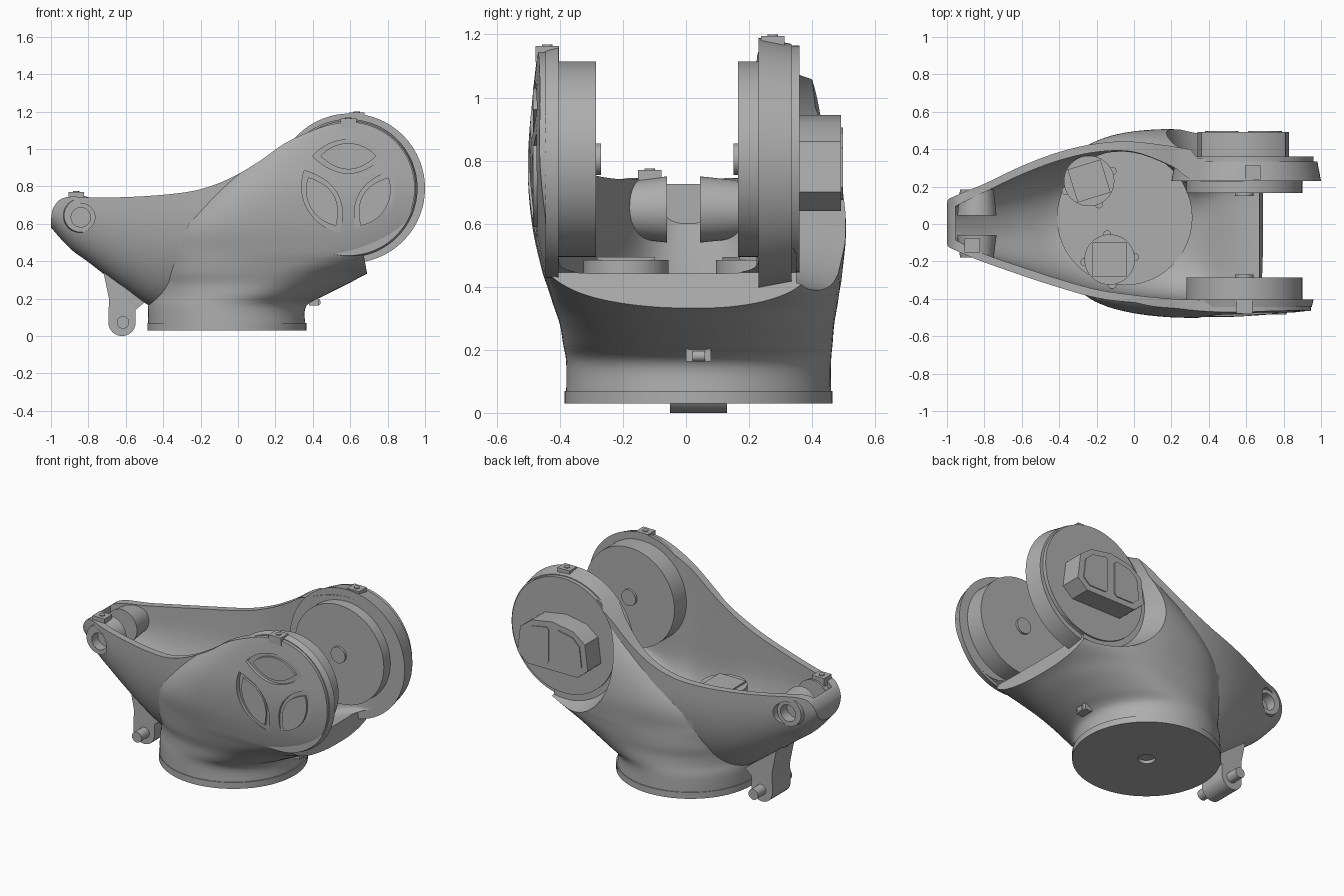
import bpy, bmesh, math
from mathutils import Vector

if "Cube" in bpy.data.objects:
    bpy.data.objects.remove(bpy.data.objects["Cube"], do_unlink=True)

grey = bpy.data.materials.new("plain grey")
grey.use_nodes = True
GREY = (0.42, 0.42, 0.42, 1)
grey.diffuse_color = GREY
grey.node_tree.nodes["Principled BSDF"].inputs["Base Color"].default_value = GREY


def loft(name, rings):
    """Closed skin through equally long rings of points, capped at both ends."""
    bm = bmesh.new()
    rows = [[bm.verts.new(p) for p in ring] for ring in rings]
    n = len(rows[0])
    for a, b in zip(rows, rows[1:]):
        for i in range(n):
            j = (i + 1) % n
            bm.faces.new((a[i], a[j], b[j], b[i]))
    bm.faces.new(rows[0])
    bm.faces.new(rows[-1])
    bmesh.ops.recalc_face_normals(bm, faces=bm.faces)
    mesh = bpy.data.meshes.new(name)
    bm.to_mesh(mesh)
    bm.free()
    mesh.materials.append(grey)
    ob = bpy.data.objects.new(name, mesh)
    bpy.context.collection.objects.link(ob)
    return ob


def prism(name, pts, y0, y1):
    return loft(name, [[(x, y, z) for x, z in pts] for y in (y0, y1)])


def circle(cx, cz, r, n=64):
    return [(cx + r * math.cos(2 * math.pi * i / n),
             cz + r * math.sin(2 * math.pi * i / n)) for i in range(n)]


def disc(name, cx, cz, r0, r1, y0, y1):
    """Round part along y, tapering from r0 to r1."""
    return loft(name, [[(x, y, z) for x, z in circle(cx, cz, r)]
                       for r, y in ((r0, y0), (r1, y1))])


def post(name, cx, cy, r, z0, z1, n=48):
    return loft(name, [[(x, y, z) for x, y in circle(cx, cy, r, n)] for z in (z0, z1)])


def box(name, c, s):
    x, z, a, b = c[0], c[2], s[0] / 2, s[2] / 2
    return prism(name, [(x - a, z - b), (x + a, z - b), (x + a, z + b), (x - a, z + b)],
                 c[1] - s[1] / 2, c[1] + s[1] / 2)


def refine(table, k=5):
    """Catmull-Rom refinement of a table of sections."""
    t = [Vector(row) for row in table]
    out = []
    for i in range(len(t) - 1):
        p0, p1, p2, p3 = t[max(i - 1, 0)], t[i], t[i + 1], t[min(i + 2, len(t) - 1)]
        for s in (j / k for j in range(k)):
            out.append(p1 + (p2 - p0) * (s / 2)
                       + (2 * p0 - 5 * p1 + 4 * p2 - p3) * (s * s / 2)
                       + (3 * p1 - p0 - 3 * p2 + p3) * (s ** 3 / 2))
    return out + [t[-1]]


def power(v, n):
    return math.copysign(abs(v) ** (2 / n), v)


def oval(z, x0, x1, y0, y1, n):
    """Level super-ellipse section, drawn in towards the fork, mostly at the back."""
    ring = []
    for i in range(96):
        a = 2 * math.pi * i / 96
        x = (x0 + x1) / 2 + (x1 - x0) / 2 * power(math.cos(a), n)
        side = power(math.sin(a), n)
        draw = (.35 if side > 0 else .06) * max(0, min(x, .9) - .15) ** 2
        ring.append((x, (y0 + y1) / 2 + ((y1 - y0) / 2 - draw) * side, z))
    return ring


def trough(x, y0, y1, zb, zm, n):
    """U-shaped section across x, open height above."""
    ang = [math.pi * i / 32 for i in range(33)]
    ring = [(x, (y0 + y1) / 2 - (y1 - y0) / 2 * power(math.cos(a), n),
             zm - (zm - zb) * abs(math.sin(a)) ** (2 / n)) for a in ang]
    return [(x, y0, 1.4)] + ring + [(x, y1, 1.4)]


def boolean(ob, tool, op):
    tool.hide_render = True
    mod = ob.modifiers.new("cut", 'BOOLEAN')
    mod.operation, mod.solver, mod.object = op, 'EXACT', tool
    bpy.context.view_layer.objects.active = ob
    bpy.ops.object.modifier_apply(modifier=mod.name)
    bpy.data.objects.remove(tool, do_unlink=True)


# Housing: leaning column joined to a boat-shaped tail
column = [(.06, -.48, .36, -.38, .46, 2), (.16, -.48, .365, -.38, .46, 2),
          (.22, -.465, .47, -.39, .465, 2.1), (.28, -.455, .59, -.40, .47, 2.3),
          (.34, -.445, .71, -.42, .48, 2.6), (.40, -.435, .93, -.44, .49, 2.9),
          (.46, -.425, 1.2, -.46, .50, 3.2), (.60, -.35, 1.25, -.49, .51, 3.8),
          (.78, -.19, 1.3, -.505, .49, 4), (1.0, .05, 1.35, -.495, .43, 4),
          (1.25, .33, 1.4, -.475, .38, 4)]
housing = loft("housing", [oval(*r) for r in refine(column)])

tail = [(-1, -.12, .13, .58, .7, 2.4), (-.9, -.165, .175, .47, .7, 2.3),
        (-.8, -.205, .215, .395, .7, 2.2), (-.6, -.275, .31, .245, .7, 2.1),
        (-.4, -.34, .385, .13, .7, 2), (-.2, -.395, .43, .13, .7, 2),
        (0, -.42, .44, .18, .7, 2.2), (.3, -.435, .40, .28, .7, 2.5),
        (.62, -.43, .34, .45, .7, 2.5)]
boolean(housing, loft("tail", [trough(*r) for r in refine(tail)]), 'UNION')

# Trim to the side outline
arc = [(.59 + .355 * math.cos(math.radians(a)), .79 + .355 * math.sin(math.radians(a)))
       for a in range(90, -61, -5)]
top = refine([(-1, .62), (-.985, .69), (-.92, .742), (-.75, .74), (-.55, .745),
              (-.35, .76), (-.2, .785), (-.05, .84), (.1, .925), (.25, 1.03),
              (.4, 1.1), (.5, 1.133)])
outline = [(-1.1, -.1), (-1.1, .5)] + [tuple(p) for p in top] + arc + [
    (.67, .445), (.69, .335), (.72, .2), (.72, -.1)]
boolean(housing, prism("outline", outline, -.8, .8), 'INTERSECT')

# Hollow inside, open at the top and at the fork
hollow = [(-.955, -.085, .095, .60, .7, 2.6), (-.8, -.16, .17, .47, .68, 2.4),
          (-.6, -.23, .265, .32, .66, 2.2), (-.4, -.295, .34, .21, .65, 2.2),
          (-.2, -.35, .385, .2, .6, 2.4), (0, -.38, .385, .2, .55, 2.8),
          (.2, -.40, .31, .2, .55, 3), (.34, -.405, .23, .25, .55, 3),
          (.68, -.405, .23, .445, .52, 7), (1.3, -.405, .23, .46, .52, 7)]
boolean(housing, loft("hollow", [trough(*r) for r in refine(hollow)]), 'DIFFERENCE')
boolean(housing, post("well", -.05, .035, .36, .202, .46), 'DIFFERENCE')
boolean(housing, disc("scoop", .6, .79, .385, .45, .35, .56), 'DIFFERENCE')
boolean(housing, disc("pivot_hole", -.84, .635, .075, .075, -.5, .5), 'DIFFERENCE')


# Three petal panels set into the front cheek
def petal(scale, turn):
    pts = []
    for i in range(17):
        a = math.radians(140 - 100 * i / 16)
        pts.append((.25 * math.cos(a), .25 * math.sin(a)))
    for i in range(1, 16):
        s = 1 - i / 8
        pts.append((.19 * s, .07 + .09 * s * s))
    c, s = math.cos(turn), math.sin(turn)
    mid = .165
    moved = [(x * scale, mid + (z - mid) * scale) for x, z in pts]
    return [(.59 + x * c - z * s, .8 + x * s + z * c) for x, z in moved]


for k in range(3):
    turn = k * math.tau / 3
    boolean(housing, prism("petal_cut", petal(1, turn), -.6, -.472), 'DIFFERENCE')
    prism(f"petal_panel_{k + 1}", petal(.78, turn), -.485, -.45)

# Fork cheeks and inner hubs
disc("front_cheek", .59, .79, .37, .36, -.405, -.445)
disc("front_hub", .59, .805, .31, .31, -.41, -.285)
disc("front_hub_pin", .59, .805, .05, .05, -.29, -.27)
disc("back_cheek", .6, .79, .4, .38, .23, .335)
disc("back_cheek_step", .6, .805, .36, .36, .33, .36)
disc("back_hub", .59, .805, .31, .31, .165, .24)
disc("back_hub_pin", .59, .805, .05, .05, .15, .17)

# Back connector block with two raised panels
block = [(.34, .70), (.41, .64), (.76, .64), (.83, .70), (.81, .86),
         (.73, .92), (.585, .945), (.44, .92), (.36, .86)]
prism("connector_block", block, .35, .492)
for side, label in ((-1, "right"), (1, "left")):
    panel = [(.025, .69), (.04, .675), (.16, .675), (.205, .715), (.19, .84),
             (.14, .885), (.04, .905), (.025, .89)]
    prism(f"connector_panel_{label}", [(.585 + side * x, z) for x, z in panel], .49, .498)

# Base with centre hole
base = post("base_disc", -.06, .04, .425, .03, .07, 72)
boolean(base, post("base_hole", -.06, .04, .05, 0, .05), 'DIFFERENCE')
post("floor_disc", -.065, .045, .39, .15, .206, 72)

# Two motors standing on the floor
for label, x, y, turn in (("back", -.24, .23, .3), ("front", -.13, -.19, 0)):
    post(f"{label}_motor", x, y, .135, .2, .485)
    loft(f"{label}_motor_cap", [[(x + .13 * math.cos(turn + a), y + .13 * math.sin(turn + a), z)
         for a in (math.pi * (q / 2 + .25) for q in range(4))] for z in (.47, .495)])
    for q in range(4):
        a = turn + math.pi * q / 2 + .1
        post(f"{label}_motor_lug_{q + 1}", x + .135 * math.cos(a), y + .135 * math.sin(a),
             .022, .40, .44, 16)

# Tail pivot bosses with blind holes on the outside
for label, y0, y1, h0, h1 in (("front", -.18, -.06, -.3, -.12), ("back", .185, .045, .3, .12)):
    boss = disc(f"{label}_boss", -.84, .645, .09, .105, y0, y1)
    boolean(boss, disc("boss_hole", -.84, .635, .052, .052, h0, h1), 'DIFFERENCE')

# Hanging foot with cross pin
foot = [(-.72, .345), (-.69, .2)] + [
    (-.62 + .073 * math.cos(math.radians(a)), .073 + .073 * math.sin(math.radians(a)))
    for a in range(180, 361, 12)] + [(-.547, .14), (-.5, .18)]
prism("foot", foot, -.05, .13)
disc("foot_pin", -.615, .073, .033, .033, -.13, .21)

# Small screw lugs
for label, x, y, z in (("tail", -.865, -.115, .745), ("front", .59, -.44, 1.138),
                       ("back", .635, .275, 1.17)):
    box(f"{label}_lug", (x, y, z), (.085, .075, .05))
    post(f"{label}_lug_screw", x, y, .017, z, z + .03, 16)
box("under_lug", (.405, .04, .185), (.05, .08, .045))
disc("under_lug_screw", .425, .18, .017, .017, .02, .06)

# Smooth curved faces, keep edges sharp
for ob in list(bpy.context.scene.objects):
    if ob.type == 'MESH' and grey.name in ob.data.materials:
        bpy.ops.object.select_all(action='DESELECT')
        ob.select_set(True)
        bpy.context.view_layer.objects.active = ob
        bpy.ops.object.shade_smooth_by_angle(angle=math.radians(30))
